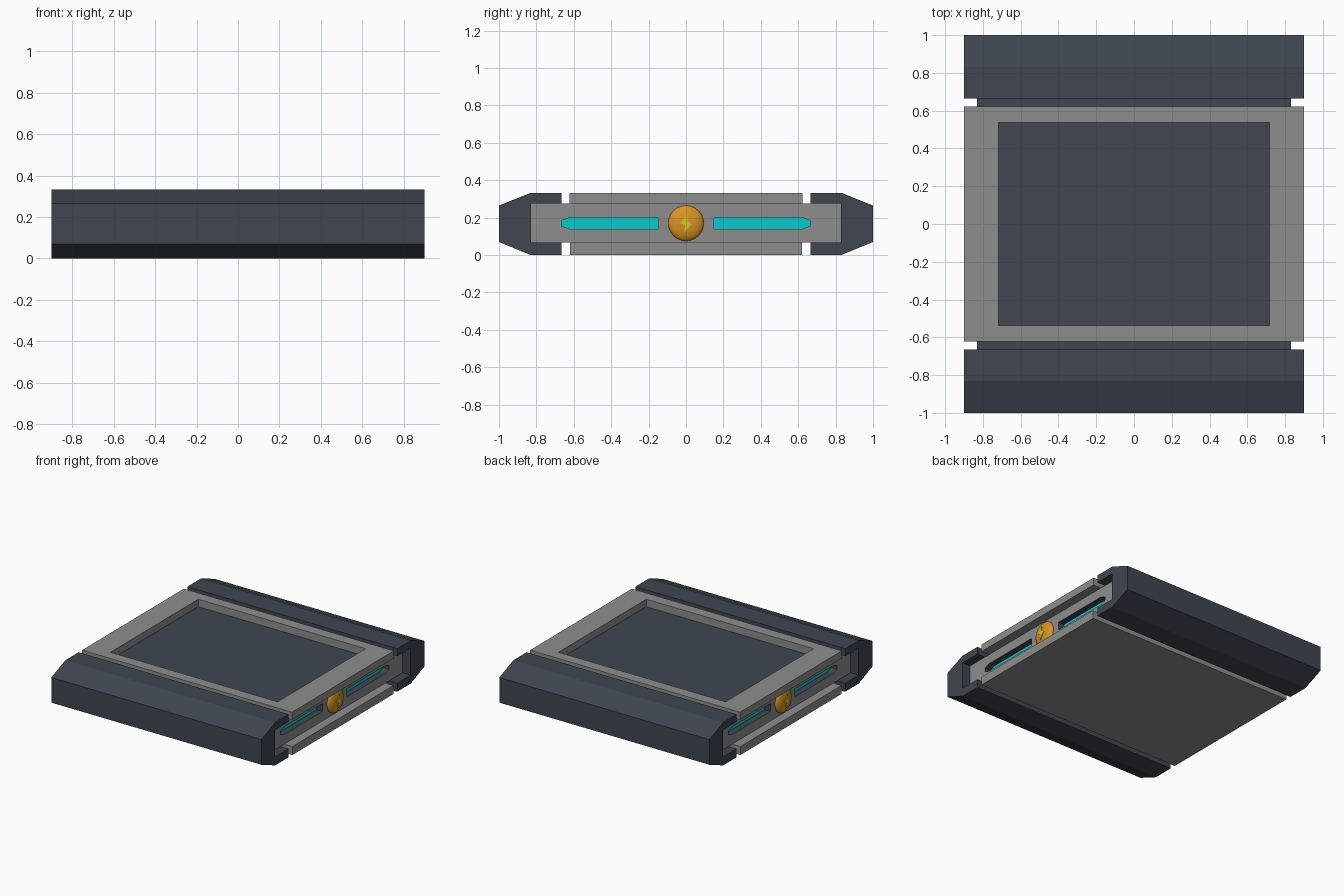
import bpy, bmesh, math

if "Cube" in bpy.data.objects:
    bpy.data.objects.remove(bpy.data.objects["Cube"])


def material(name, rgb):
    m = bpy.data.materials.new(name)
    m.diffuse_color = (*rgb, 1)
    m.use_nodes = True
    m.node_tree.nodes["Principled BSDF"].inputs["Base Color"].default_value = m.diffuse_color
    return m


GRAY = material("gray metal", (0.27, 0.27, 0.27))
DARK = material("dark slate", (0.050, 0.061, 0.082))
CYAN = material("cyan light", (0.003, 0.57, 0.63))
ORANGE = material("orange lamp", (0.68, 0.29, 0.018))
YELLOW = material("yellow glow", (0.68, 0.55, 0.015))

MID = 0.17            # height of the side lights
Z0, Z1, TOP = 0.066, 0.275, 0.333
CORE_X, CORE_Y = 0.83, 0.83


def finish(bm, name, mats):
    bmesh.ops.recalc_face_normals(bm, faces=bm.faces[:])
    me = bpy.data.meshes.new(name)
    bm.to_mesh(me)
    bm.free()
    for m in mats:
        me.materials.append(m)
    ob = bpy.data.objects.new(name, me)
    bpy.context.collection.objects.link(ob)
    return ob


def prism_x(name, profile, x0, x1, mat):
    """Extrude a (y, z) profile along x."""
    bm = bmesh.new()
    a = [bm.verts.new((x0, y, z)) for y, z in profile]
    b = [bm.verts.new((x1, y, z)) for y, z in profile]
    n = len(profile)
    bm.faces.new(a)
    bm.faces.new(b)
    for i in range(n):
        j = (i + 1) % n
        bm.faces.new((a[i], a[j], b[j], b[i]))
    return finish(bm, name, [mat])


def rect(bm, hx, hy, z):
    return [bm.verts.new((sx * hx, sy * hy, z))
            for sx, sy in ((-1, -1), (1, -1), (1, 1), (-1, 1))]


def bridge(bm, a, b, mat=0):
    n = len(a)
    for i in range(n):
        j = (i + 1) % n
        bm.faces.new((a[i], a[j], b[j], b[i])).material_index = mat


# C-shaped bumpers at the front and back
for s, label in ((-1, "front"), (1, "back")):
    pts = [(0.665, TOP), (0.83, TOP), (1, 0.265), (1, 0.07), (0.83, 0), (0.665, 0),
           (0.665, Z0), (CORE_Y, Z0), (CORE_Y, Z1), (0.665, Z1)]
    prism_x(label + "_bumper", [(s * y, z) for y, z in pts], -0.9, 0.9, DARK)

# bottom plate
prism_x("bottom_plate", [(-0.62, 0), (0.62, 0), (0.62, Z0), (-0.62, Z0)], -0.9, 0.9, GRAY)

# top frame around the recessed deck
bm = bmesh.new()
rings = [rect(bm, 0.9, 0.623, Z1), rect(bm, 0.9, 0.623, TOP),
         rect(bm, 0.717, 0.538, TOP), rect(bm, 0.717, 0.538, Z1)]
for i in range(4):
    bridge(bm, rings[i], rings[(i + 1) % 4])
finish(bm, "top_frame", [GRAY])

# core block: dark deck, gray sides with sunken cyan light slots
bm = bmesh.new()
lo, hi = rect(bm, CORE_X, CORE_Y, Z0), rect(bm, CORE_X, CORE_Y, Z1)
for loop in (lo, hi):
    bm.faces.new(loop).material_index = 1
for i, j in ((0, 1), (2, 3)):
    bm.faces.new((lo[i], lo[j], hi[j], hi[i])).material_index = 1
slot = [(0.15, -0.031), (0.62, -0.031), (0.665, -0.014),
        (0.665, 0.014), (0.62, 0.031), (0.15, 0.031)]
for sx, (i, j) in ((1, (1, 2)), (-1, (3, 0))):
    outer = [lo[i], lo[j], hi[j], hi[i]]
    loops = [outer]
    for sy in (-1, 1):
        rim = [bm.verts.new((sx * CORE_X, sy * y, MID + z)) for y, z in slot]
        floor = [bm.verts.new((sx * (CORE_X - 0.05), sy * y, MID + z)) for y, z in slot]
        bridge(bm, rim, floor, 1)
        bm.faces.new(floor).material_index = 2
        loops.append(rim)
    edges = []
    for lp in loops:
        for k in range(len(lp)):
            v, w = lp[k], lp[(k + 1) % len(lp)]
            edges.append(bm.edges.get((v, w)) or bm.edges.new((v, w)))
    bmesh.ops.triangle_fill(bm, edges=edges, use_beauty=True, use_dissolve=False)
finish(bm, "core_block", [GRAY, DARK, CYAN])

# domed lamps with a small bright centre on both sides
for s, label in ((1, "right"), (-1, "left")):
    bpy.ops.mesh.primitive_uv_sphere_add(segments=24, ring_count=12, radius=1,
                                         location=(s * CORE_X, 0, MID),
                                         rotation=(0, math.pi / 2, 0))
    lamp = bpy.context.object
    lamp.name = label + "_lamp"
    lamp.scale = (0.095, 0.095, 0.035)
    lamp.data.materials.append(ORANGE)
    bpy.ops.object.shade_smooth_by_angle()
    spark = [(0.005, 0.05), (-0.03, 0.0), (-0.004, -0.012), (-0.012, -0.05),
             (0.03, -0.005), (0.008, 0.012)]
    prism_x(label + "_lamp_glow", [(s * y, MID + z) for y, z in spark],
            s * 0.858, s * 0.867, YELLOW)
